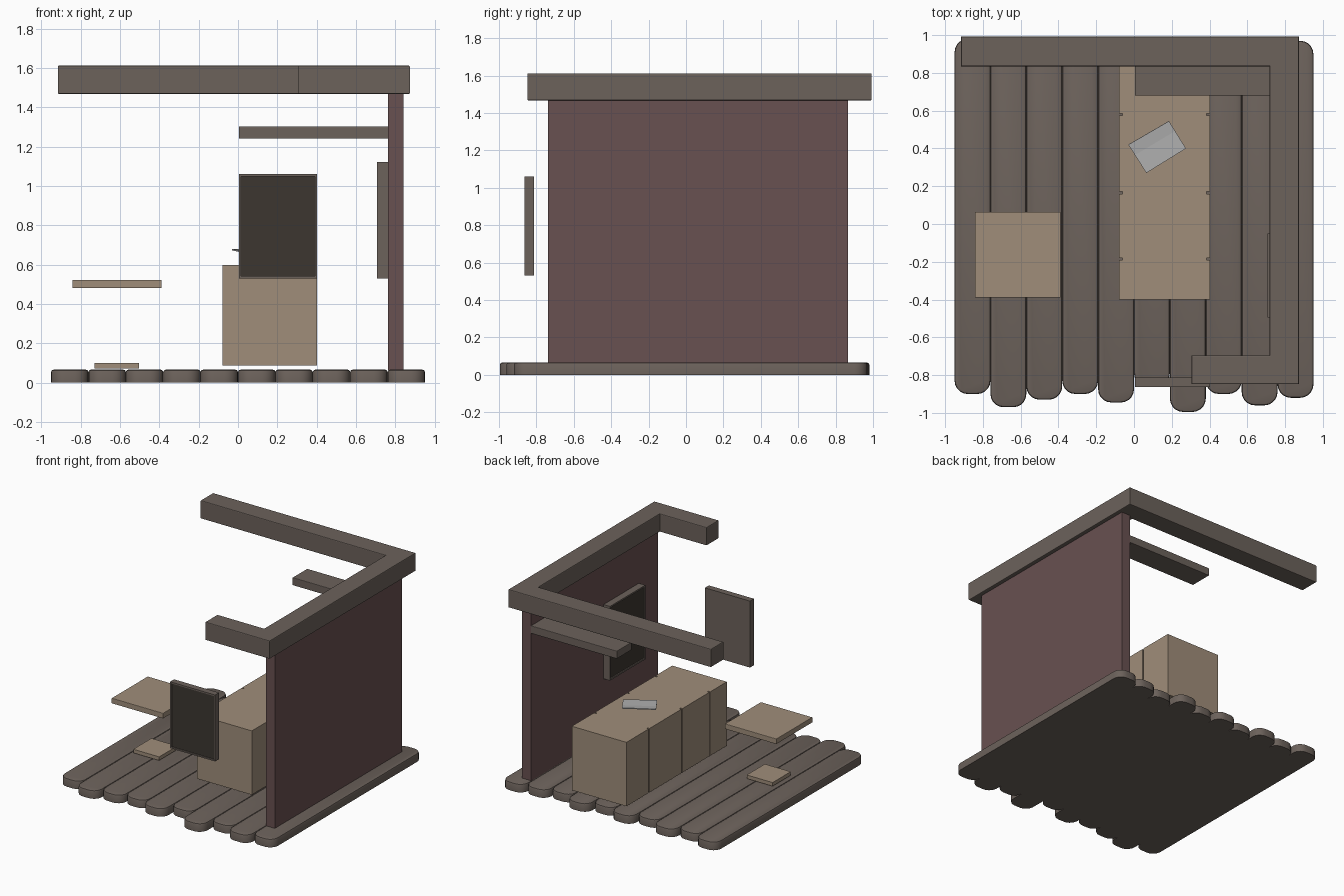
import bpy, bmesh, math

if "Cube" in bpy.data.objects:
    bpy.data.objects.remove(bpy.data.objects["Cube"])


def material(name, rgb):
    m = bpy.data.materials.new(name)
    m.diffuse_color = (*rgb, 1)
    m.use_nodes = True
    m.node_tree.nodes["Principled BSDF"].inputs["Base Color"].default_value = m.diffuse_color
    return m


WOOD = material("grey_wood", (0.15, 0.122, 0.105))
WALL = material("wine_wall", (0.14, 0.082, 0.082))
TAN = material("tan_wood", (0.35, 0.27, 0.195))
DARK = material("dark_board", (0.045, 0.037, 0.03))
PALE = material("pale_paper", (0.45, 0.45, 0.45))


def finish(name, bm, *mats):
    bmesh.ops.recalc_face_normals(bm, faces=bm.faces)
    me = bpy.data.meshes.new(name)
    bm.to_mesh(me)
    bm.free()
    for m in mats:
        me.materials.append(m)
    ob = bpy.data.objects.new(name, me)
    bpy.context.collection.objects.link(ob)
    return ob


def prism(name, outline, z0, z1, mat, bevel=0.0, bottom=True):
    """Extrude a plan outline from z0 to z1, optionally softening the rims."""
    bm = bmesh.new()
    face = bm.faces.new([bm.verts.new((x, y, z0)) for x, y in outline])
    top = bmesh.ops.extrude_face_region(bm, geom=[face], use_keep_orig=True)
    for v in top["geom"]:
        if isinstance(v, bmesh.types.BMVert):
            v.co.z = z1
    if bevel:
        rim = [e for e in bm.edges
               if all(abs(v.co.z - z1) < 1e-5 for v in e.verts)
               or (bottom and all(abs(v.co.z - z0) < 1e-5 for v in e.verts))]
        bmesh.ops.recalc_face_normals(bm, faces=bm.faces)
        bmesh.ops.bevel(bm, geom=rim, offset=bevel, segments=2,
                        profile=0.5, affect='EDGES')
    return finish(name, bm, mat)


def rect(x0, x1, y0, y1):
    return [(x0, y0), (x1, y0), (x1, y1), (x0, y1)]


def rounded(x0, x1, y0, y1, r, n=5):
    pts = []
    for i, (cx, cy) in enumerate([(x1 - r, y1 - r), (x0 + r, y1 - r),
                                  (x0 + r, y0 + r), (x1 - r, y0 + r)]):
        for k in range(n + 1):
            a = math.radians(90 * (i + k / n))
            pts.append((cx + r * math.cos(a), cy + r * math.sin(a)))
    return pts


def framed_board(name, w, d, h, border):
    """Board facing -y with a shallow recessed dark panel."""
    bm = bmesh.new()
    bmesh.ops.create_cube(bm, size=1)
    bmesh.ops.scale(bm, vec=(w, d, h), verts=bm.verts)
    bm.normal_update()
    front = min(bm.faces, key=lambda f: f.calc_center_median().y)
    bmesh.ops.inset_region(bm, faces=[front], thickness=border)
    ring = bmesh.ops.extrude_face_region(bm, geom=[front])["geom"]
    panel = [f for f in ring if isinstance(f, bmesh.types.BMFace)][0]
    panel.material_index = 1
    bmesh.ops.translate(bm, verts=panel.verts, vec=(0, 0.008, 0))
    if front.is_valid:
        bmesh.ops.delete(bm, geom=[front], context='FACES_ONLY')
    return finish(name, bm, WOOD, DARK)


# Floor planks with uneven rounded ends
fronts = [-.90, -.97, -.93, -.90, -.945, -.86, -.995, -.90, -.96, -.92]
backs = [.98, .93, .97, .91, .96, .92, .975, .91, .95, .97]
for i, (f, b) in enumerate(zip(fronts, backs)):
    x = -0.95 + 0.19 * i
    ob = prism(f"floor_plank_{i + 1}", rounded(x, x + 0.19, f, b, 0.07),
               0, 0.066, WOOD, 0.012, bottom=False)
    for p in ob.data.polygons:
        p.use_smooth = True
    ob.data.set_sharp_from_angle(angle=math.radians(35))

# Side wall
prism("side_wall", rect(0.762, 0.842, -0.738, 0.865), 0.064, 1.475, WALL)

# Roof beam running around three sides
prism("roof_beam", [(0.305, -0.848), (0.873, -0.848), (0.873, 0.993),
                    (-0.915, 0.993), (-0.915, 0.835), (0.718, 0.835),
                    (0.718, -0.695), (0.305, -0.695)],
      1.467, 1.612, WOOD, 0.006)

# Wall shelf
prism("wall_shelf", rect(0.005, 0.765, 0.68, 0.865), 1.24, 1.302, WOOD, 0.004)

# Counter with narrow vertical grooves on both long sides
seams, g, depth = [-0.185, 0.165, 0.58], 0.006, 0.018
right = [p for y in seams for p in
         [(0.402, y - g), (0.402 - depth, y - g),
          (0.402 - depth, y + g), (0.402, y + g)]]
left = [(0.322 - x, y) for x, y in reversed(right)]
prism("counter", [(-0.08, -0.4), (0.402, -0.4)] + right
      + [(0.402, 0.865), (-0.08, 0.865)] + left, 0.087, 0.597, TAN)

# Stool seat and foot
prism("stool_seat", rect(-0.842, -0.388, -0.39, 0.064), 0.48, 0.522, TAN, 0.003)
prism("stool_foot", rect(-0.73, -0.502, -0.277, -0.049), 0.072, 0.101, TAN)

# Hanging board at the front
sign = framed_board("hanging_board", 0.397, 0.05, 0.53, 0.016)
sign.location = (0.2035, -0.838, 0.795)

# Board on the side wall, facing inwards
board = framed_board("wall_board", 0.445, 0.057, 0.592, 0.018)
board.rotation_euler.z = math.radians(-90)
board.location = (0.734, -0.272, 0.826)

# Creased paper sheet above the counter
bm = bmesh.new()
rows = [[(0.185, 0.545), (-0.03, 0.42)], [(0.218, 0.492), (0.005, 0.365)],
        [(0.275, 0.40), (0.065, 0.27)]]
grid = [[bm.verts.new((x, y, z)) for x, y in row]
        for row, z in zip(rows, (0.676, 0.668, 0.664))]
for a, b in zip(grid, grid[1:]):
    bm.faces.new((a[0], a[1], b[1], b[0]))
sheet = finish("paper_sheet", bm, PALE)
mod = sheet.modifiers.new("thickness", 'SOLIDIFY')
mod.thickness = 0.007
mod.offset = 0
